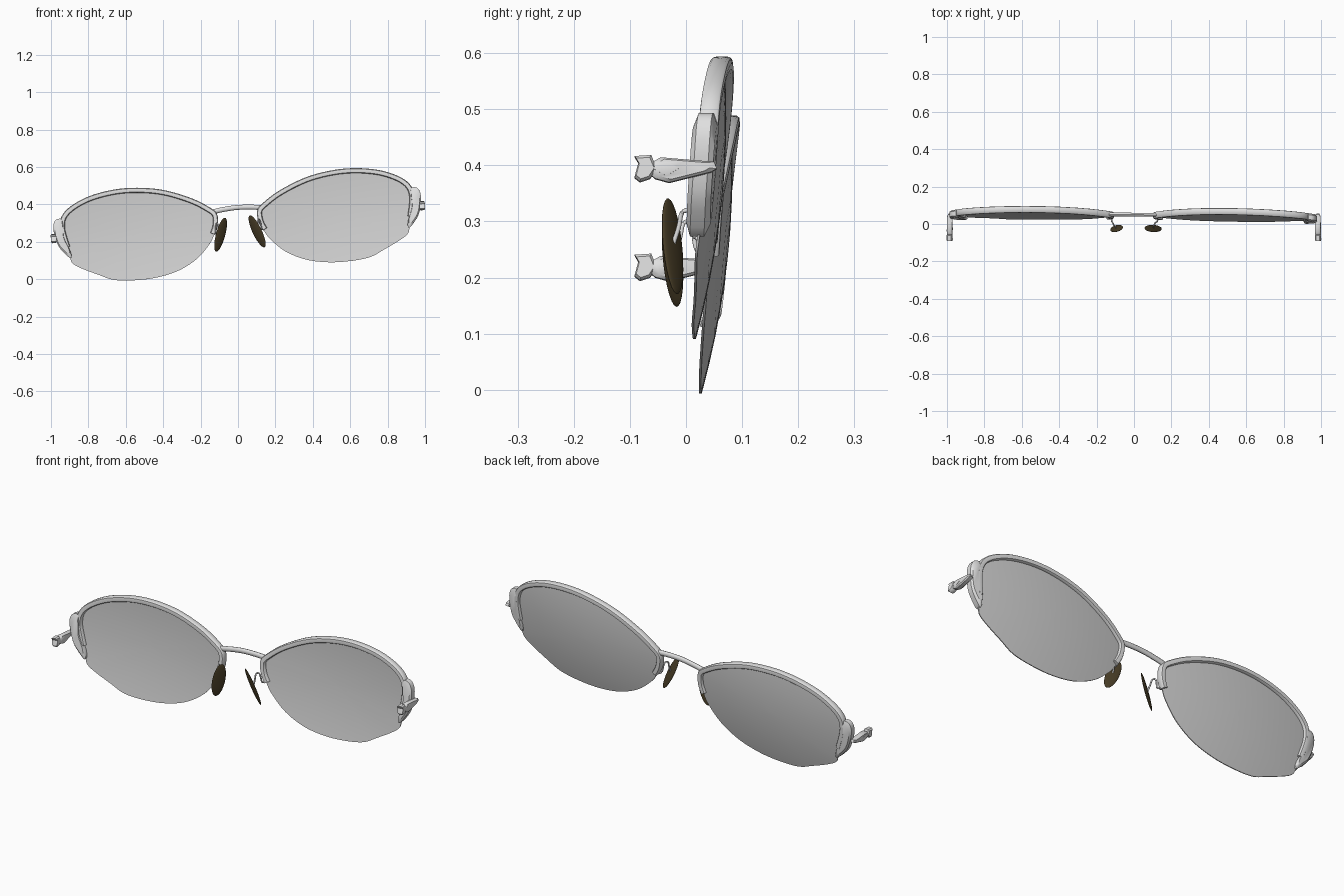
import bpy
import bmesh
import math
from mathutils import Matrix, Vector

cube = bpy.data.objects.get("Cube")
if cube:
    bpy.data.objects.remove(cube)


def make_material(name, rgb, rough):
    mat = bpy.data.materials.new(name)
    mat.use_nodes = True
    mat.diffuse_color = (*rgb, 1)
    node = mat.node_tree.nodes["Principled BSDF"]
    node.inputs["Base Color"].default_value = (*rgb, 1)
    node.inputs["Roughness"].default_value = rough
    return mat


METAL = make_material("pale metal", (0.75, 0.75, 0.75), 0.4)
GLASS = make_material("lens grey", (0.62, 0.62, 0.62), 0.3)
PAD = make_material("dark brown pad", (0.065, 0.047, 0.02), 0.5)

# The spectacles rest tilted: rolled about y and slightly turned about z
ROLL = Matrix.Translation((0, 0, 0.3)) @ Matrix.Rotation(math.radians(-5.1), 4, "Y")
TILT = Matrix.Rotation(math.radians(-0.6), 4, "Z") @ ROLL


def finish(name, bm, mat, frame):
    bmesh.ops.recalc_face_normals(bm, faces=bm.faces)
    bm.transform(frame)
    mesh = bpy.data.meshes.new(name)
    bm.to_mesh(mesh)
    bm.free()
    mesh.materials.append(mat)
    obj = bpy.data.objects.new(name, mesh)
    bpy.context.collection.objects.link(obj)
    bpy.ops.object.select_all(action="DESELECT")
    obj.select_set(True)
    bpy.context.view_layer.objects.active = obj
    bpy.ops.object.shade_smooth_by_angle(angle=math.radians(35))
    return obj


def loft(name, rings, mat, frame=TILT):
    """Skin a row of closed rings and cap both ends."""
    bm = bmesh.new()
    rows = [[bm.verts.new(p) for p in ring] for ring in rings]
    n = len(rows[0])
    for a, b in zip(rows, rows[1:]):
        for i in range(n):
            j = (i + 1) % n
            bm.faces.new((a[i], a[j], b[j], b[i]))
    bm.faces.new(rows[0])
    bm.faces.new(rows[-1])
    return finish(name, bm, mat, frame)


def smooth_path(points, steps, closed=False):
    """Sample a Catmull-Rom curve through the points."""
    pts = [Vector(p) for p in points]
    n = len(pts)
    pick = (lambda i: pts[i % n]) if closed else (lambda i: pts[max(0, min(n - 1, i))])
    out = []
    for i in range(n if closed else n - 1):
        a, b, c, d = (pick(i + k) for k in (-1, 0, 1, 2))
        for s in range(steps):
            t = s / steps
            out.append(b + (c - a) * t / 2 + (a * 2 - b * 5 + c * 4 - d) * t * t / 2
                       + (b * 3 - a - c * 3 + d) * t ** 3 / 2)
    return out if closed else out + [pts[-1]]


def sweep(name, path, half_side, half_depth, mat, power=1.0, frame=TILT):
    """Sweep a rounded section along a path; depth lies across the path in y."""
    rings = []
    for i, p in enumerate(path):
        tangent = (path[min(i + 1, len(path) - 1)] - path[max(i - 1, 0)]).normalized()
        guide = Vector((0, 1, 0)) if abs(tangent.y) < 0.8 else Vector((1, 0, 0))
        side = tangent.cross(guide).normalized()
        depth = side.cross(tangent)
        ring = []
        for k in range(12):
            c, s = math.cos(k * math.tau / 12), math.sin(k * math.tau / 12)
            c = math.copysign(abs(c) ** power, c)
            s = math.copysign(abs(s) ** power, s)
            ring.append(p + side * c * half_side + depth * s * half_depth)
        rings.append(ring)
    return loft(name, rings, mat, frame)


def plate(name, outline, to_point, half, bevel, mat, frame=TILT):
    """Extrude an outline with softened edges; to_point maps (a, b, offset)."""
    centre = sum(outline, Vector((0, 0))) / len(outline)
    rings = []
    for off, scale in ((-half, bevel), (-half * 0.6, 1), (half * 0.6, 1), (half, bevel)):
        flat = [centre + (p - centre) * scale for p in outline]
        rings.append([to_point(p.x, p.y, off) for p in flat])
    return loft(name, rings, mat, frame)


def curve_y(u, w):
    """Depth of the leaning, gently domed lens surface."""
    return 0.065 + 0.1 * w - 0.3 * w * w - 0.13 * (u - 0.53) ** 2


# Outline of one eye, from the inner lower corner over the brow and back
OUTLINE = smooth_path([
    (0.13, -0.05), (0.11, 0), (0.11, 0.06), (0.15, 0.1), (0.24, 0.155), (0.38, 0.21),
    (0.52, 0.235), (0.65, 0.236), (0.78, 0.213), (0.88, 0.17), (0.935, 0.12),
    (0.95, 0.06), (0.94, -0.01), (0.915, -0.105), (0.9, -0.14), (0.85, -0.172),
    (0.77, -0.21), (0.69, -0.245), (0.58, -0.257), (0.46, -0.253), (0.34, -0.227),
    (0.235, -0.173), (0.16, -0.1)], 5, closed=True)
BROW = OUTLINE[:63]
CENTRE = Vector((0.53, 0))

END_PIECE = smooth_path([
    (0.935, 0.1), (0.972, 0.102), (0.987, 0.055), (0.97, -0.03), (0.937, -0.08),
    (0.906, -0.108), (0.906, -0.07), (0.935, 0.01)], 3, closed=True)
ARM = [Vector(p) for p in (
    (0.05, 0.012), (0.055, 0), (0.045, -0.006), (-0.03, -0.025), (-0.055, -0.018),
    (-0.073, -0.002), (-0.066, 0.008), (-0.045, 0.02), (0, 0.016))]
TIP = [Vector(p) for p in (
    (-0.062, 0.024), (-0.092, 0.022), (-0.085, 0.01), (-0.092, -0.016),
    (-0.082, -0.024), (-0.064, -0.018), (-0.052, 0))]
DIAMOND = [Vector(p) for p in ((-0.06, 0), (-0.035, 0.012), (-0.012, 0), (-0.035, -0.014))]

for side, label in ((1, "left"), (-1, "right")):
    # Lens: front and back domes joined around the edge
    rings = []
    scales = [0.03, 0.2, 0.4, 0.6, 0.8, 0.92, 0.992]
    for face, row in ((1, scales), (-1, scales[::-1])):
        for t in row:
            ring = []
            for p in OUTLINE:
                q = CENTRE + (p - CENTRE) * t
                thick = 0.002 + 0.003 * (1 - t * t)
                ring.append((side * q.x, curve_y(q.x, q.y) + face * thick, q.y))
            rings.append(ring)
    loft(label + "_lens", rings, GLASS)

    # Half rim following the brow, set just inside the outline
    path = []
    for i, p in enumerate(BROW):
        d = BROW[min(i + 1, len(BROW) - 1)] - BROW[max(i - 1, 0)]
        q = p + Vector((d.y, -d.x)).normalized() * 0.012
        path.append(Vector((side * q.x, curve_y(q.x, q.y), q.y)))
    sweep(label + "_rim", path, 0.0135, 0.018, METAL, power=0.5)

    # End piece at the outer corner
    plate(label + "_end_piece", END_PIECE,
          lambda u, w, o: (side * u, curve_y(u, w) - 0.003 + o, w), 0.021, 0.8, METAL)

    # Hinge arm with its tip and a raised diamond
    for name, shape, half, mid in (("arm", ARM, 0.014, 0.988), ("arm_tip", TIP, 0.015, 0.989),
                                   ("diamond", DIAMOND, 0.002, 1.002)):
        plate(label + "_" + name, shape,
              lambda y, w, o: (side * (mid + o), y, w + 0.006), half, 0.8, METAL, ROLL)

    # Nose pad: a thin oval turned towards the nose
    bm = bmesh.new()
    bmesh.ops.create_uvsphere(bm, u_segments=24, v_segments=14, radius=1)
    turn = (Matrix.Translation((side * 0.098, -0.024, -0.053))
            @ Matrix.Rotation(-side * math.radians(20), 4, "Y")
            @ Matrix.Rotation(math.radians(4), 4, "X")
            @ Matrix.Rotation(-side * math.radians(35), 4, "Z")
            @ Matrix.Diagonal((0.03, 0.007, 0.094, 1)))
    bm.transform(turn)
    finish(label + "_nose_pad", bm, PAD, ROLL)

    # Wire carrying the nose pad
    wire = smooth_path([(side * u, y, w) for u, y, w in (
        (0.125, 0.035, -0.045), (0.122, 0.018, -0.04), (0.12, 0.012, -0.01),
        (0.115, 0.008, 0.008), (0.108, -0.006, 0.006), (0.104, -0.012, -0.02),
        (0.1, -0.022, -0.05))], 4)
    sweep(label + "_pad_wire", wire, 0.004, 0.004, METAL)

# Arched bridge between the rims
bridge = smooth_path([(-0.14, 0.05, 0.07), (-0.08, 0.05, 0.079), (0, 0.05, 0.084),
                      (0.08, 0.05, 0.079), (0.14, 0.05, 0.07)], 5)
sweep("bridge", bridge, 0.013, 0.01, METAL)
